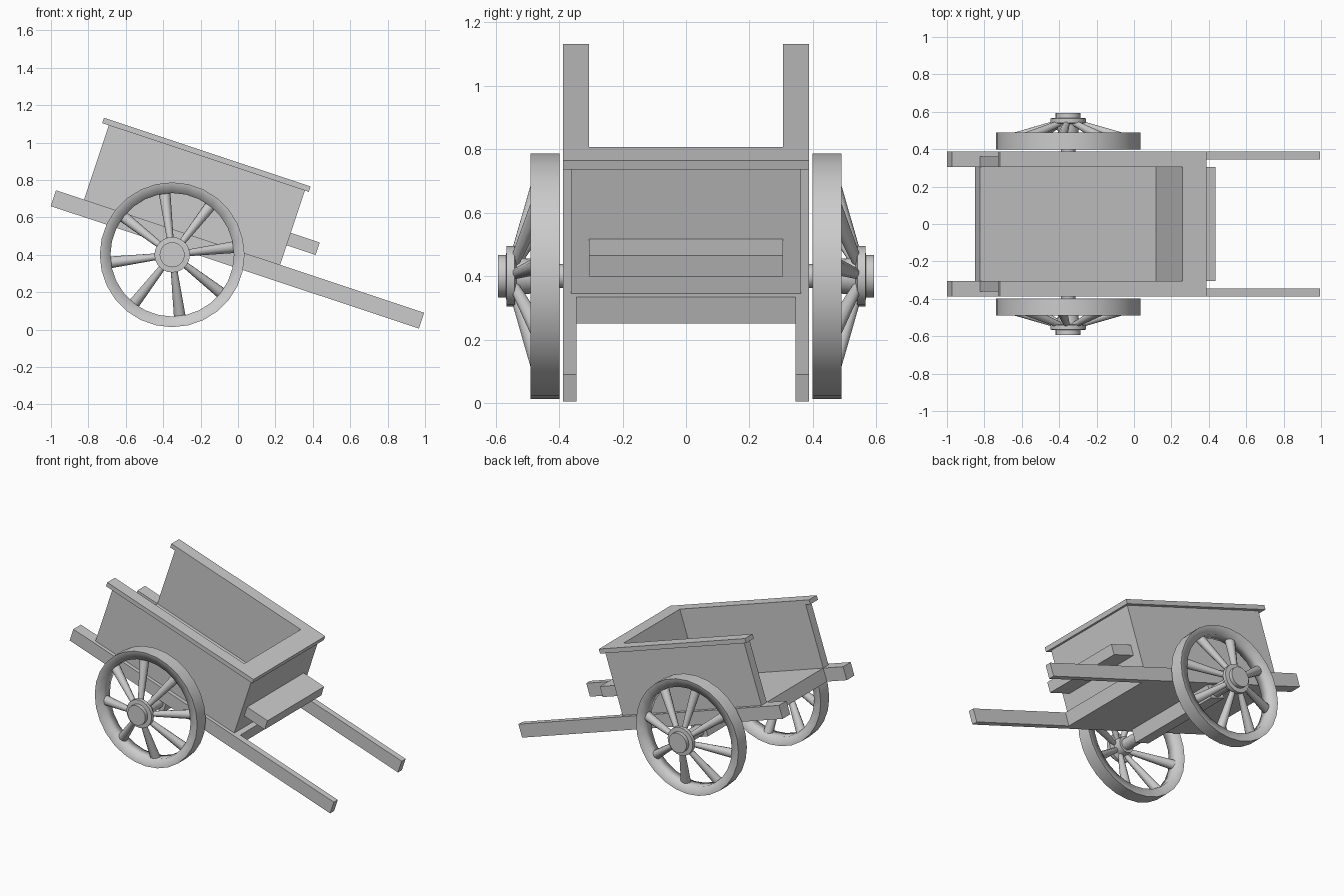
import bpy, bmesh, math
from mathutils import Matrix, Vector

if "Cube" in bpy.data.objects:
    bpy.data.objects.remove(bpy.data.objects["Cube"])

HUB = Vector((-0.352, 0, 0.4))
# cart frame: u along the shafts, v up from the floor, tipped forward about the axle
TILT = Matrix.Translation(HUB) @ Matrix.Rotation(math.radians(18.4), 4, 'Y')


def finish(name, bm, smooth=None):
    bmesh.ops.recalc_face_normals(bm, faces=bm.faces)
    me = bpy.data.meshes.new(name)
    bm.to_mesh(me)
    bm.free()
    ob = bpy.data.objects.new(name, me)
    bpy.context.collection.objects.link(ob)
    if smooth:
        bpy.context.view_layer.objects.active = ob
        ob.select_set(True)
        bpy.ops.object.shade_smooth_by_angle(angle=math.radians(smooth))
        ob.select_set(False)
    return ob


def prism(name, outline, v0, v1):
    """Extrude a (u, y) outline from v0 to v1 in the tilted cart frame."""
    bm = bmesh.new()
    face = bm.faces.new([bm.verts.new((u, y, v0)) for u, y in outline])
    ext = bmesh.ops.extrude_face_region(bm, geom=[face])['geom']
    bmesh.ops.translate(bm, vec=(0, 0, v1 - v0),
                        verts=[g for g in ext if isinstance(g, bmesh.types.BMVert)])
    bm.transform(TILT)
    return finish(name, bm)


def box(name, u0, u1, y0, y1, v0, v1):
    return prism(name, [(u0, y0), (u1, y0), (u1, y1), (u0, y1)], v0, v1)


def rod(bm, a, b, r0, r1, seg):
    a, b = Vector(a), Vector(b)
    d = b - a
    m = Matrix.Translation((a + b) / 2) @ d.to_track_quat('Z', 'Y').to_matrix().to_4x4()
    bmesh.ops.create_cone(bm, cap_ends=True, segments=seg, radius1=r0, radius2=r1,
                          depth=d.length, matrix=m)


def lathe(name, profile, seg, smooth):
    """Spin a closed (radius, y) profile about the axle."""
    bm = bmesh.new()
    vs = [bm.verts.new((r, y, 0)) for r, y in profile]
    es = [bm.edges.new((vs[i], vs[(i + 1) % len(vs)])) for i in range(len(vs))]
    bmesh.ops.spin(bm, geom=vs + es, cent=(0, 0, 0), axis=(0, 1, 0),
                   angle=math.tau, steps=seg, use_duplicate=False)
    bmesh.ops.remove_doubles(bm, verts=bm.verts, dist=1e-4)
    bm.transform(Matrix.Translation(HUB))
    return finish(name, bm, smooth)


# open-backed body: two sides joined by a thick front wall, with a rail on top
def u_shape(back, front, inner_front, outer, inner):
    return [(back, -outer), (front, -outer), (front, outer), (back, outer),
            (back, inner), (inner_front, inner), (inner_front, -inner), (back, -inner)]


prism("body_walls", u_shape(-0.54, 0.565, 0.452, 0.362, 0.305), 0.131, 0.55)
prism("top_rail", u_shape(-0.577, 0.587, 0.452, 0.387, 0.305), 0.55, 0.58)
box("floor", -0.54, 0.60, -0.345, 0.345, 0.042, 0.131)
box("seat", 0.565, 0.728, -0.305, 0.305, 0.241, 0.311)
box("axle_beam", -0.055, 0.055, -0.36, 0.36, -0.045, 0.042)

# axle
bm = bmesh.new()
rod(bm, HUB + Vector((0, -0.55, 0)), HUB + Vector((0, 0.55, 0)), 0.038, 0.038, 16)
finish("axle", bm, 40)

for side, s in (("right", -1), ("left", 1)):
    # shaft: wide tail and under-floor part, slim handle
    prism(f"shaft_{side}", [(-0.698, s * 0.387), (1.376, s * 0.387), (1.376, s * 0.345),
                            (0.55, s * 0.345), (0.55, s * 0.305), (-0.698, s * 0.305)],
          0.042, 0.131)
    # wheel rim
    lathe(f"rim_{side}", [(0.387, s * 0.398), (0.387, s * 0.49),
                          (0.33, s * 0.48), (0.33, s * 0.408)], 28, 100)
    # hub with collar and cap
    lathe(f"hub_{side}", [(0, s * 0.49), (0.055, s * 0.49), (0.06, s * 0.535),
                          (0.095, s * 0.54), (0.095, s * 0.565), (0.067, s * 0.567),
                          (0.067, s * 0.593), (0, s * 0.593)], 20, 40)
    # dished spokes, thicker toward the rim
    bm = bmesh.new()
    for k in range(8):
        a = math.radians(7 + 45 * k)
        d = Vector((math.cos(a), 0, math.sin(a)))
        rod(bm, HUB + d * 0.05 + Vector((0, s * 0.542, 0)),
            HUB + d * 0.345 + Vector((0, s * 0.442, 0)), 0.016, 0.032, 10)
    finish(f"spokes_{side}", bm, 40)
